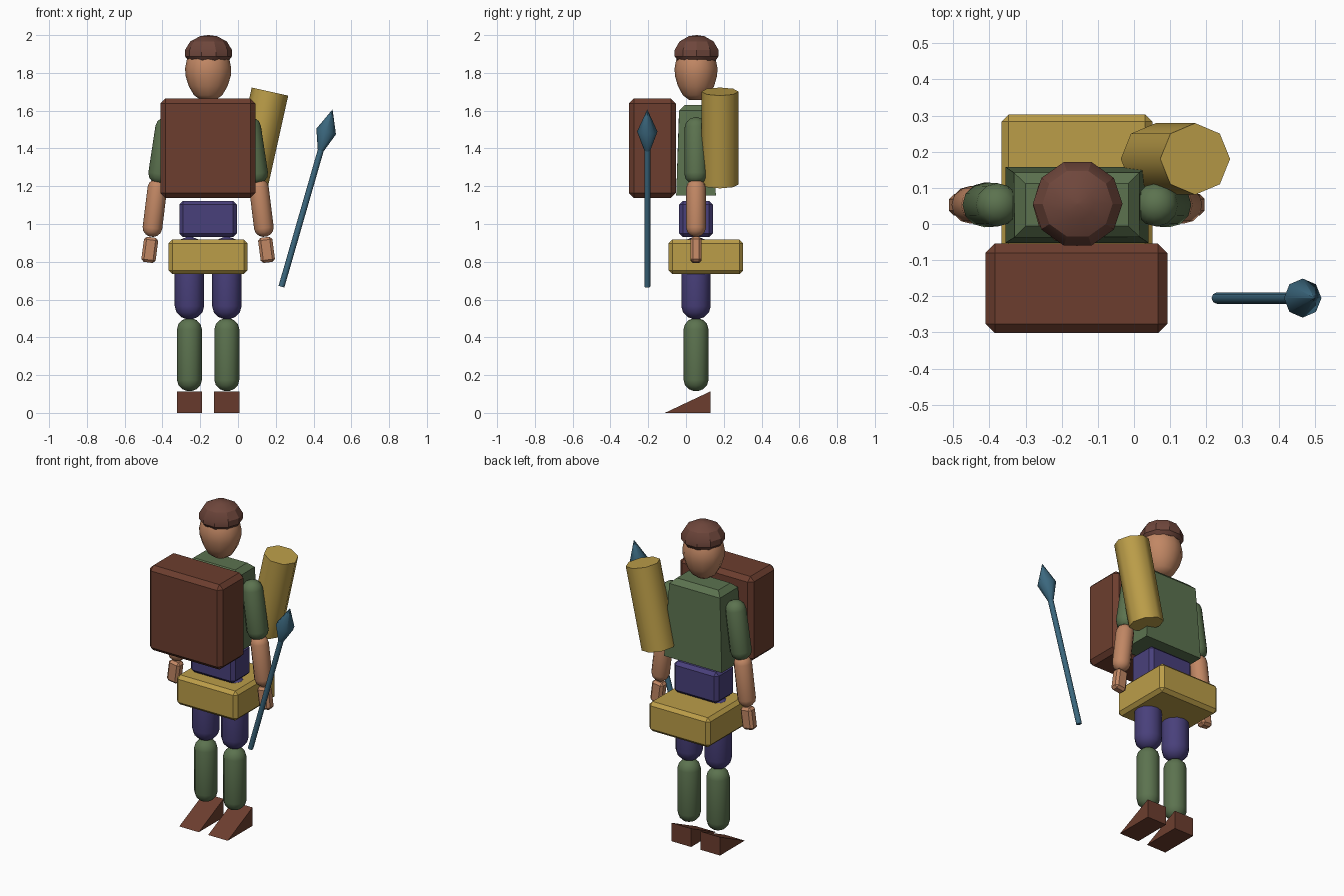
import bpy, bmesh, math
from mathutils import Matrix, Vector

if "Cube" in bpy.data.objects:
    bpy.data.objects.remove(bpy.data.objects["Cube"])

CX, CY = -0.158, 0.053   # body centre line


def material(name, rgb):
    m = bpy.data.materials.new(name)
    m.diffuse_color = [(c / 255) ** 2.2 for c in rgb] + [1]
    m.use_nodes = True
    m.node_tree.nodes["Principled BSDF"].inputs["Base Color"].default_value = m.diffuse_color
    return m


BROWN = material("brown", (108, 64, 50))
FUR = material("cap_brown", (110, 72, 62))
SKIN = material("skin", (192, 134, 100))
GREEN = material("green", (92, 114, 80))
GOLD = material("gold", (186, 156, 74))
PURPLE = material("purple", (74, 66, 122))
BLUE = material("blue", (62, 104, 126))


def finish(name, bm, mat, matrix=None, smooth=None):
    bmesh.ops.recalc_face_normals(bm, faces=bm.faces)
    me = bpy.data.meshes.new(name)
    bm.to_mesh(me)
    bm.free()
    me.materials.append(mat)
    ob = bpy.data.objects.new(name, me)
    bpy.context.collection.objects.link(ob)
    if matrix:
        ob.matrix_world = matrix
    if smooth:
        bpy.ops.object.select_all(action='DESELECT')
        ob.select_set(True)
        bpy.context.view_layer.objects.active = ob
        bpy.ops.object.shade_smooth_by_angle(angle=math.radians(smooth))
    return ob


def tilt_matrix(p, d):
    return Matrix.Translation(p) @ Matrix.Rotation(math.atan2(d[0], d[2]), 4, 'Y')


def lathe(name, profile, p, q, mat, n=12, sy=1.0, smooth=40):
    """Revolve (radius, distance) points round the axis from p towards q."""
    bm = bmesh.new()
    rings = []
    for r, s in profile:
        rings.append([bm.verts.new((r * math.cos(2 * math.pi * i / n),
                                    r * sy * math.sin(2 * math.pi * i / n), s))
                      for i in range(n)])
    for a, b in zip(rings, rings[1:]):
        for i in range(n):
            j = (i + 1) % n
            bm.faces.new((a[i], a[j], b[j], b[i]))
    bm.faces.new(rings[0])
    bm.faces.new(rings[-1])
    return finish(name, bm, mat, tilt_matrix(Vector(p), Vector(q) - Vector(p)), smooth)


def capsule(name, p, q, r0, r1, mat, cap=0.9):
    """Round-ended limb; p and q are the very ends."""
    length = (Vector(q) - Vector(p)).length
    angles = [math.radians(a) for a in (12, 35, 62, 90)]
    prof = [(r0 * math.sin(a), r0 * cap * (1 - math.cos(a))) for a in angles]
    prof += [(r1 * math.sin(a), length - r1 * cap * (1 - math.cos(a))) for a in reversed(angles)]
    return lathe(name, prof, p, q, mat)


def box(name, lo, hi, mat, bevel=0.02, tilt=0.0):
    lo, hi = Vector(lo), Vector(hi)
    bm = bmesh.new()
    bmesh.ops.create_cube(bm, size=1)
    bmesh.ops.scale(bm, vec=hi - lo, verts=bm.verts)
    bmesh.ops.bevel(bm, geom=bm.edges[:], offset=bevel, segments=1, affect='EDGES')
    return finish(name, bm, mat, Matrix.Translation((lo + hi) / 2) @ Matrix.Rotation(tilt, 4, 'Y'))


# head and cap
lathe("head", [(0.04, 1.657), (0.075, 1.682), (0.103, 1.73), (0.12, 1.785), (0.122, 1.825),
               (0.113, 1.87), (0.09, 1.91)], (CX, CY, 0), (CX, CY, 1), SKIN, 12, 0.93, 60)
lathe("cap", [(0.107, 1.865), (0.124, 1.887), (0.124, 1.922), (0.097, 1.966), (0.045, 1.994),
              (0.002, 2.0)], (CX + .002, CY + .003, 0), (CX + .002, CY + .003, 1), FUR, 10, 0.98, 30)

# torso: slightly flared box with chamfered top rim
bm = bmesh.new()
bmesh.ops.create_cube(bm, size=1)
for v in bm.verts:
    top = v.co.z > 0
    v.co = (CX + v.co.x * (0.345 if top else 0.395), CY + v.co.y * (0.178 if top else 0.21),
            1.63 if top else 1.15)
bmesh.ops.bevel(bm, geom=[e for e in bm.edges if all(v.co.z > 1.6 for v in e.verts)],
                offset=0.03, segments=1, affect='EDGES')
finish("torso", bm, GREEN)

# trunk boxes
box("abdomen", (-0.31, -0.037, 0.93), (-0.006, 0.142, 1.123), PURPLE)
box("hip_pouch", (-0.367, -0.092, 0.735), (0.051, 0.303, 0.918), GOLD)
box("backpack", (-0.411, -0.302, 1.138), (0.092, -0.054, 1.664), BROWN, 0.026)

# limbs on both sides
for side, s in (("left", -1), ("right", 1)):
    def at(x, z):
        return (CX + s * x, CY, z)

    capsule(side + "_upper_arm", at(0.263, 1.21), at(0.212, 1.565), 0.062, 0.06, GREEN)
    capsule(side + "_forearm", at(0.301, 0.932), at(0.263, 1.238), 0.052, 0.052, SKIN)
    hx = CX + s * 0.309
    box(side + "_hand", (hx - 0.038, CY - 0.03, 0.796), (hx + 0.038, CY + 0.03, 0.93),
        SKIN, 0.014, -s * math.radians(7.5))
    capsule(side + "_thigh", at(0.099, 0.495), at(0.099, 0.932), 0.078, 0.078, PURPLE)
    capsule(side + "_shin", at(0.099, 0.115), at(0.099, 0.502), 0.066, 0.066, GREEN)
    # wedge foot, tall at the heel
    bm = bmesh.new()
    fx = CX + s * 0.099
    ends = [[bm.verts.new((x, y, z)) for y, z in ((-0.112, 0), (0.13, 0), (0.13, 0.114))]
            for x in (fx - 0.067, fx + 0.067)]
    bm.faces.new(ends[0])
    bm.faces.new(ends[1])
    for i in range(3):
        j = (i + 1) % 3
        bm.faces.new((ends[0][i], ends[0][j], ends[1][j], ends[1][i]))
    finish(side + "_foot", bm, BROWN)

# tilted roll behind the shoulder
lathe("quiver", [(0.099, 0), (0.099, 0.503)], (0.06, 0.18, 1.21), (0.169, 0.18, 1.70), GOLD, 8,
      smooth=50)

# spear
foot, tip = (0.23, -0.205, 0.668), (0.50, -0.205, 1.605)
lathe("spear_shaft", [(0.016, 0), (0.016, 0.78)], foot, tip, BLUE, 8, smooth=50)
lathe("spear_head", [(0.016, 0.75), (0.054, 0.855), (0.001, 0.975)], foot, tip, BLUE, 8, smooth=50)
